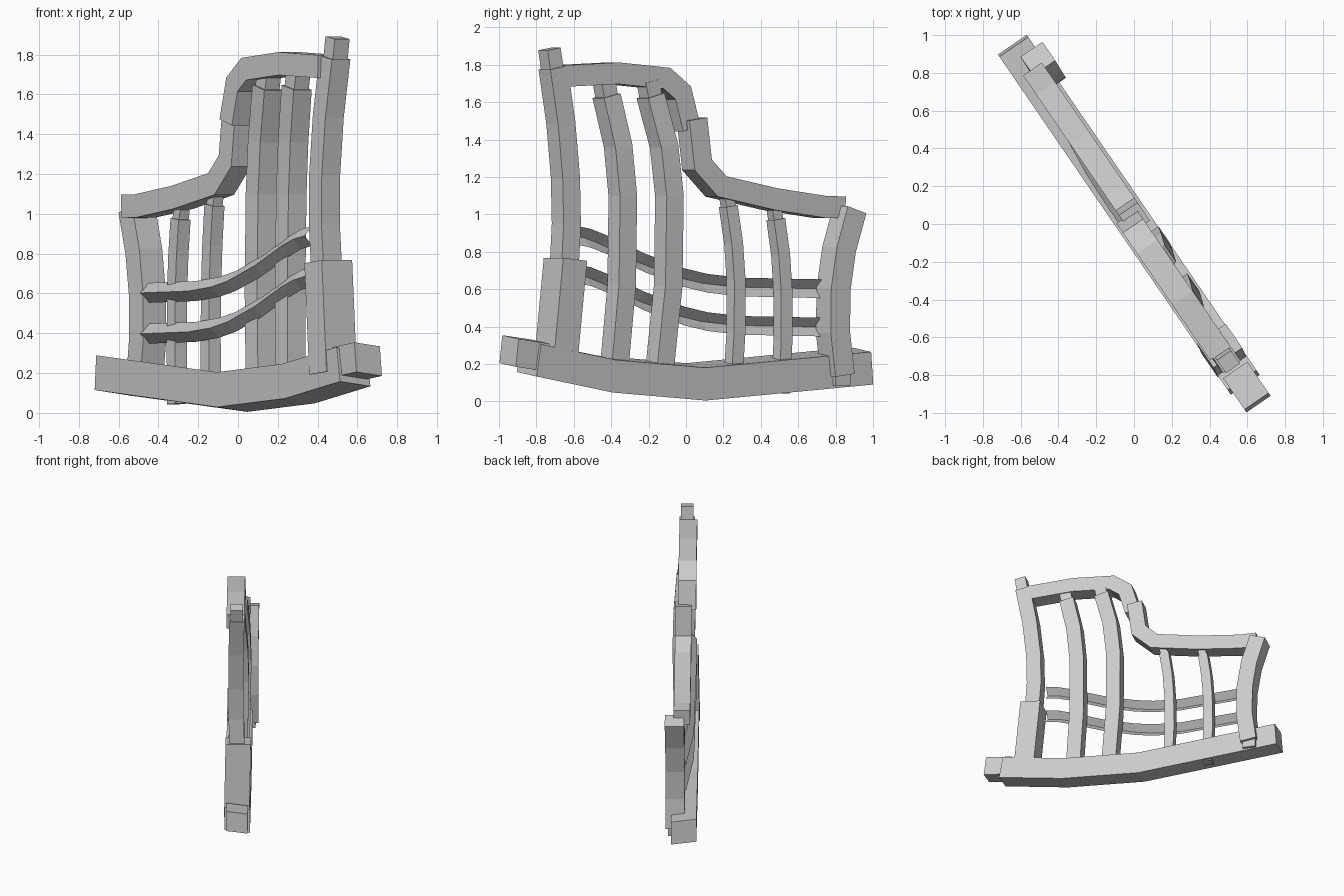
import bpy
import bmesh
from mathutils import Matrix, Vector

cube = bpy.data.objects.get("Cube")
if cube:
    bpy.data.objects.remove(cube, do_unlink=True)

grey = bpy.data.materials.new("plain grey")
grey.use_nodes = True
grey.diffuse_color = (0.6, 0.6, 0.6, 1)
grey.node_tree.nodes["Principled BSDF"].inputs["Base Color"].default_value = (0.6, 0.6, 0.6, 1)

# Fence plane: local X runs along the fence, local Y through it, Z up
along = Vector((0.565, -0.825, 0)).normalized()
through = Vector((0.825, 0.565, 0)).normalized()
PLANE = Matrix((along, through, (0, 0, 1))).transposed().to_4x4()


def loft(name, rings, closed=True):
    """Join matching rings of points into one flat-shaded object."""
    bm = bmesh.new()
    loops = [[bm.verts.new(p) for p in ring] for ring in rings]
    n = len(loops[0])
    for a, b in zip(loops, loops[1:]):
        for i in range(n if closed else n - 1):
            j = (i + 1) % n
            bm.faces.new((a[i], a[j], b[j], b[i]))
    if closed:
        bm.faces.new(loops[0][::-1])
        bm.faces.new(loops[-1])
    bmesh.ops.recalc_face_normals(bm, faces=bm.faces)
    bm.transform(PLANE)
    mesh = bpy.data.meshes.new(name)
    bm.to_mesh(mesh)
    bm.free()
    mesh.materials.append(grey)
    obj = bpy.data.objects.new(name, mesh)
    bpy.context.collection.objects.link(obj)
    return obj


def beam(name, path, width, depth, lean=0.0):
    """Mitred rectangular beam; path holds (along, through, height)."""
    pts = [Vector(p) for p in path]
    flat = [Vector((p.x, p.z)) for p in pts]
    dirs = [(b - a).normalized() for a, b in zip(flat, flat[1:])]
    rings = []
    for i, p in enumerate(pts):
        d0, d1 = dirs[max(i - 1, 0)], dirs[min(i, len(dirs) - 1)]
        t = (d0 + d1).normalized()
        w = width / 2 / max(t.dot(d0), 0.5)
        side = Vector((-t.y * w, 0, t.x * w))
        back = Vector((0, depth / 2, -lean * depth / 2))
        rings.append([p + side + back, p + side - back, p - side - back, p - side + back])
    return loft(name, rings)


def smooth_path(low, mid, high):
    """Bowed path through three points, with two extra bends."""
    a, b, c = Vector(low), Vector(mid), Vector(high)
    bow = b - a.lerp(c, (b.z - a.z) / (c.z - a.z))
    return [a, a.lerp(b, 0.5) + bow * 0.25, b, b.lerp(c, 0.5) + bow * 0.25, c]


# Curved base and its end block
beam("base_beam", [(-1.14, 0.005, 0.19), (-0.06, 0.005, 0.105), (0.53, 0.005, 0.147),
                   (1.02, 0.005, 0.232)], 0.175, 0.185, 0.13)
beam("base_end_block", [(0.95, 0.005, 0.245), (1.15, 0.005, 0.27)], 0.15, 0.155, 0.13)

# Tall post: thick foot, bowed shaft, small cap
beam("tall_post_foot", [(0.845, 0, 0.2), (0.788, 0.01, 0.76)], 0.155, 0.185)
beam("tall_post_shaft", smooth_path((0.79, 0, 0.7), (0.778, -0.005, 1.2), (0.862, 0, 1.785)),
     0.112, 0.112)
beam("tall_post_cap", [(0.86, 0, 1.74), (0.885, 0, 1.885)], 0.085, 0.09)

# Short post
beam("short_post", smooth_path((-0.935, 0.07, 0.14), (-0.908, 0.07, 0.6), (-1.01, 0.075, 1.025)),
     0.125, 0.14)
beam("short_post_peg", [(-0.935, 0.07, 0.085), (-0.935, 0.07, 0.2)], 0.1, 0.1)

# Stepped top rail in two overlapping lengths
beam("upper_top_rail", [(0.82, -0.01, 1.74), (0.47, -0.01, 1.755), (0.16, -0.01, 1.728),
                        (0.055, -0.01, 1.65), (0.0, -0.01, 1.46)], 0.115, 0.13)
beam("lower_top_rail", [(-0.025, 0.02, 1.51), (-0.058, 0.02, 1.265), (-0.18, 0.02, 1.15),
                        (-0.53, 0.02, 1.082), (-0.855, 0.02, 1.04), (-0.98, 0.02, 1.038)],
     0.117, 0.12)

# Bowed upright slats, each with a narrower peg on top
slats = {
    "tall_slat_outer": ((0.468, 0, 0.15), (0.43, 0.03, 1.1), (0.517, 0.003, 1.635), 0.11),
    "tall_slat_inner": ((0.185, 0.013, 0.13), (0.138, 0.045, 1.1), (0.24, 0.015, 1.635), 0.11),
    "short_slat_inner": ((-0.284, 0.03, 0.1), (-0.297, 0.04, 0.65), (-0.253, 0.03, 1.045), 0.073),
    "short_slat_outer": ((-0.589, 0.034, 0.045), (-0.6, 0.04, 0.6), (-0.559, 0.033, 0.975), 0.073),
}
for name, (low, mid, high, size) in slats.items():
    beam(name, smooth_path(low, mid, high), size, size)
    top = Vector(high)
    rise = Vector((size * 0.15, 0, size * 0.7))
    beam(name + "_peg", [top - rise * 0.5, top + rise], size * 0.8, size * 0.8)

# Two folded cross rails, ridge towards the front
rail = [(-0.855, 0.04, 0.603), (-0.36, -0.01, 0.612), (-0.15, -0.015, 0.632), (0, -0.015, 0.662),
        (0.25, -0.02, 0.74), (0.5, -0.025, 0.84), (0.6, -0.025, 0.873), (0.7, -0.025, 0.89)]
for name, drop in (("upper_cross_rail", 0), ("lower_cross_rail", 0.205)):
    loft(name, [[(s, t, z - drop + 0.05), (s, t - 0.05, z - drop), (s, t, z - drop - 0.05)]
                for s, t, z in rail], closed=False)
